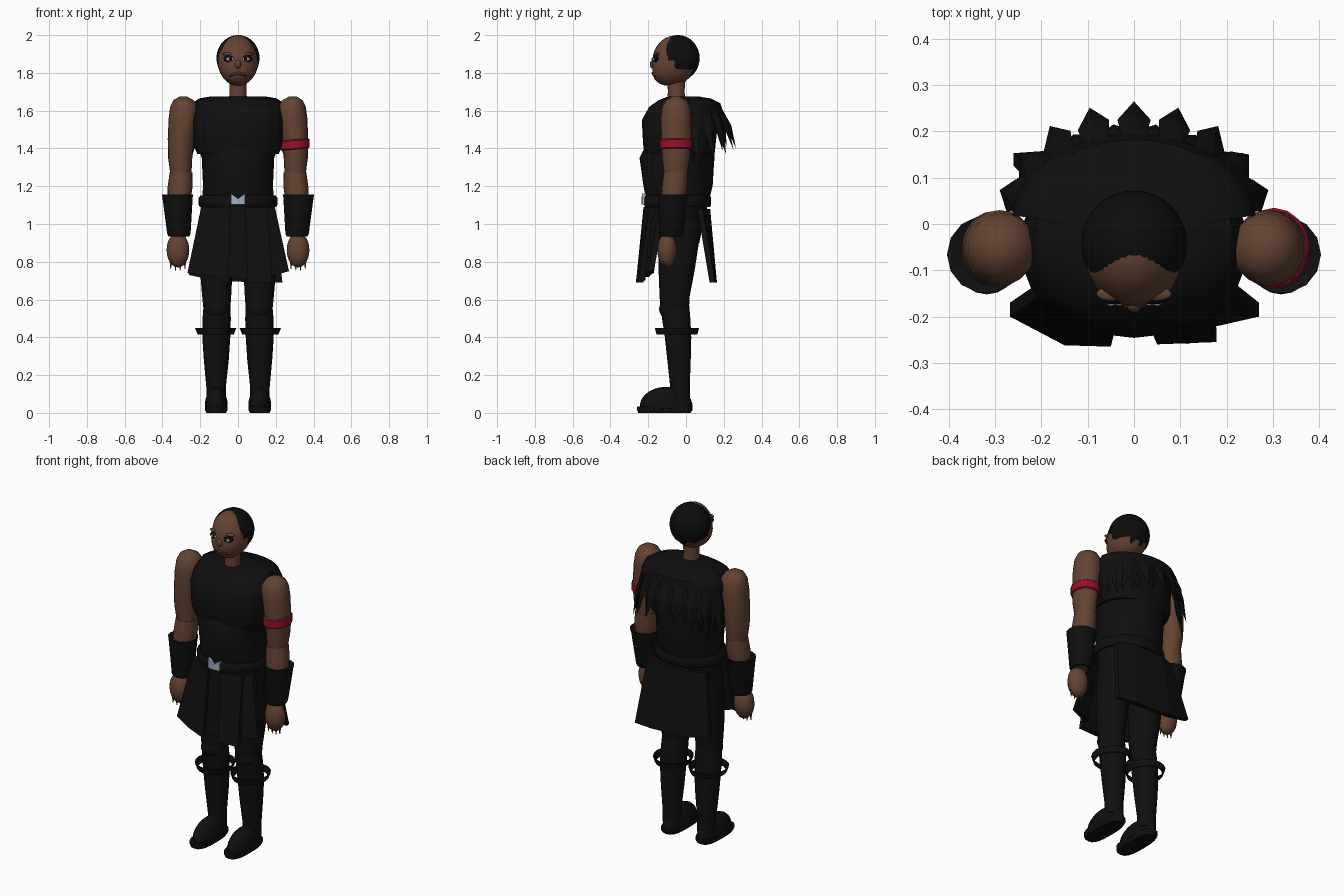
import bpy, bmesh, math
from mathutils import Vector


def material(name, rgb):
    m = bpy.data.materials.new(name)
    m.diffuse_color = (*rgb, 1)
    return m


BLACK = material("black cloth", (0.005, 0.005, 0.005))
HAIR = material("dark hair", (0.004, 0.004, 0.004))
SKIN = material("brown skin", (0.125, 0.056, 0.032))
LIP = material("dark lip", (0.065, 0.026, 0.018))
RED = material("red band", (0.30, 0.006, 0.025))
METAL = material("pale metal", (0.36, 0.43, 0.56))


def finish(bm, name, mat, smooth=True, angle=40):
    bmesh.ops.recalc_face_normals(bm, faces=bm.faces[:])
    me = bpy.data.meshes.new(name)
    bm.to_mesh(me)
    bm.free()
    ob = bpy.data.objects.new(name, me)
    bpy.context.collection.objects.link(ob)
    me.materials.append(mat)
    if smooth:
        bpy.ops.object.select_all(action='DESELECT')
        ob.select_set(True)
        bpy.context.view_layer.objects.active = ob
        bpy.ops.object.shade_smooth_by_angle(angle=math.radians(angle))
    return ob


def loft(name, rings, mat, n=20, caps=True, p=1.0, arc=None, angle=40):
    """Skin elliptical rings (z, cx, cy, rx, ry); arc limits the sweep in degrees."""
    bm = bmesh.new()
    a0, a1 = arc or (0, 360)
    count = n + 1 if arc else n
    rows = []
    for z, cx, cy, rx, ry in rings:
        row = []
        for i in range(count):
            a = math.radians(a0 + (a1 - a0) * i / n)
            c, s = math.cos(a), math.sin(a)
            row.append(bm.verts.new((cx + rx * math.copysign(abs(c) ** p, c),
                                     cy + ry * math.copysign(abs(s) ** p, s), z)))
        rows.append(row)
    for lo, hi in zip(rows, rows[1:]):
        for i in range(n):
            j = (i + 1) % count
            bm.faces.new((lo[i], lo[j], hi[j], hi[i]))
    if caps and not arc:
        bm.faces.new(rows[0])
        bm.faces.new(rows[-1])
    return finish(bm, name, mat, angle=angle)


def ball(name, loc, size, mat, seg=16, shape=None, drop=None):
    bm = bmesh.new()
    bmesh.ops.create_uvsphere(bm, u_segments=seg, v_segments=seg * 3 // 4, radius=1)
    for v in bm.verts:
        if shape:
            shape(v.co)
        v.co = Vector([v.co[k] * size[k] + loc[k] for k in range(3)])
    if drop:
        gone = [f for f in bm.faces if drop(f.calc_center_median())]
        bmesh.ops.delete(bm, geom=gone, context='FACES')
    return finish(bm, name, mat)


def slab(name, top, bottom, depth, mat):
    """Hanging sheet between two rows of points, thickened along y."""
    bm = bmesh.new()
    grid = [[[bm.verts.new((x, y + d, z)) for x, y, z in row] for row in (top, bottom)]
            for d in (0, depth)]
    k = len(top)
    for g in grid:
        for i in range(k - 1):
            bm.faces.new((g[0][i], g[0][i + 1], g[1][i + 1], g[1][i]))
    f, b = grid
    for r in (0, 1):
        for i in range(k - 1):
            bm.faces.new((f[r][i], f[r][i + 1], b[r][i + 1], b[r][i]))
    for i in (0, k - 1):
        bm.faces.new((f[0][i], f[1][i], b[1][i], b[0][i]))
    return finish(bm, name, mat, smooth=False)


# Head, neck and hair
def jaw(co):
    if co.z < 0:
        co.y += 0.32 * co.z * (1 if co.y < 0 else 0.6)
        co.y = max(co.y, -1.0)


ball("head", (0, -0.055, 1.865), (0.108, 0.122, 0.133), SKIN, 28, jaw)
loft("neck", [(1.64, 0, -0.05, 0.05, 0.05), (1.70, 0, -0.052, 0.044, 0.044),
              (1.80, 0, -0.05, 0.045, 0.05)], SKIN)


def not_hair(c):
    edge = 0.008 * math.sin(c.x * 110) + 0.006 * math.sin(c.z * 150)
    if c.y > -0.06:
        return c.z < 1.815 - 0.25 * (c.y + 0.02) + edge
    return c.z < 1.935 + edge + 0.9 * max(0, -0.105 - c.y) - 1.6 * max(0, abs(c.x) - 0.07)


ball("hair", (0, -0.043, 1.878), (0.114, 0.115, 0.122), HAIR, 40, None, not_hair)

# Face
ball("nose", (0, -0.172, 1.845), (0.017, 0.02, 0.024), SKIN, 12)
ball("mouth", (0, -0.163, 1.797), (0.048, 0.02, 0.011), LIP, 16,
     lambda co: setattr(co, "z", co.z - 1.3 * co.x * co.x))
for s in (-1, 1):
    ball("eye_socket", (s * 0.042, -0.155, 1.875), (0.034, 0.02, 0.02), HAIR, 12)
    ball("eye", (s * 0.042, -0.165, 1.873), (0.023, 0.014, 0.011), METAL, 12)
    ball("pupil", (s * 0.04, -0.177, 1.874), (0.008, 0.005, 0.009), HAIR, 8)
    ball("brow", (s * 0.05, -0.151, 1.9), (0.032, 0.016, 0.009), SKIN, 12)

# Torso: vest over a belly piece and hips
loft("vest", [(1.37, 0, -0.04, 0.215, 0.18), (1.42, 0, -0.042, 0.238, 0.185),
              (1.55, 0, -0.047, 0.243, 0.187), (1.62, 0, -0.03, 0.232, 0.165),
              (1.655, 0, -0.015, 0.212, 0.13), (1.675, 0, -0.01, 0.14, 0.085)],
     BLACK, 28, p=0.85)
loft("belly", [(0.90, 0, -0.03, 0.165, 0.10), (1.0, 0, -0.035, 0.19, 0.125),
               (1.1, 0, -0.045, 0.192, 0.16), (1.2, 0, -0.042, 0.185, 0.183),
               (1.35, 0, -0.048, 0.192, 0.198), (1.41, 0, -0.035, 0.215, 0.18)],
     BLACK, 28)
loft("belt", [(1.09, 0, -0.045, 0.200, 0.172), (1.10, 0, -0.045, 0.208, 0.178),
              (1.14, 0, -0.045, 0.208, 0.178), (1.15, 0, -0.045, 0.200, 0.172)], BLACK, 28)

# Buckle with a notched top
for s in (-1, 1):
    slab("buckle", [(0, -0.236, 1.135), (s * 0.038, -0.232, 1.162)],
         [(0, -0.236, 1.103), (s * 0.038, -0.232, 1.103)], 0.02, METAL)

# Feathered collar on the back
loft("collar", [(1.56, 0, 0, 0.262, 0.185), (1.60, 0, 0, 0.265, 0.195),
                (1.64, 0, 0, 0.243, 0.182), (1.665, 0, 0, 0.205, 0.13),
                (1.676, 0, -0.01, 0.14, 0.06)], BLACK, 24, arc=(5, 175))


def feather(name, deg, r_top, z_top, r_tip, z_tip, half):
    a = math.radians(deg)
    out = Vector((math.cos(a), math.sin(a), 0))
    side = Vector((-out.y, out.x, 0)) * half

    def at(r, z):
        return Vector((out.x * r[0], out.y * r[1], z))
    bm = bmesh.new()
    mid = at([0.5 * (p + q) for p, q in zip(r_top, r_tip)], 0.55 * z_top + 0.45 * z_tip)
    pts = [at(r_top, z_top) - side * 0.7, at(r_top, z_top) + side * 0.7, mid + side,
           at(r_tip, z_tip), mid - side, mid + out * 0.015, mid - out * 0.015]
    v = [bm.verts.new(p) for p in pts]
    for i in range(5):
        j = (i + 1) % 5
        bm.faces.new((v[i], v[j], v[5]))
        bm.faces.new((v[j], v[i], v[6]))
    finish(name=name, bm=bm, mat=BLACK, smooth=False)


for k in range(-4, 5):
    t = abs(k) / 4
    feather("long_feather", 90 + 18.5 * k, (0.25, 0.185), 1.62,
            (0.302, 0.265), 1.40 - 0.12 * t * t, 0.036)
for k in range(-4, 4):
    feather("short_feather", 99 + 18.5 * k, (0.25, 0.175), 1.61,
            (0.285, 0.218), 1.42 - 0.02 * abs(k + 0.5), 0.04)

# Skirt panels
slab("front_panel", [(-0.195, -0.15, 1.09), (-0.12, -0.205, 1.09), (-0.04, -0.225, 1.09)],
     [(-0.268, -0.2, 0.74), (-0.15, -0.262, 0.725), (-0.05, -0.265, 0.69)], 0.03, BLACK)
slab("front_panel", [(0.035, -0.225, 1.09), (0.16, -0.19, 1.09)],
     [(0.05, -0.26, 0.69), (0.178, -0.255, 0.69)], 0.03, BLACK)
slab("side_panel", [(0.13, -0.185, 1.09), (0.195, -0.14, 1.09)],
     [(0.16, -0.225, 0.72), (0.27, -0.2, 0.75)], 0.03, BLACK)
slab("centre_panel", [(-0.05, -0.212, 1.09), (0.05, -0.212, 1.09)],
     [(-0.055, -0.235, 0.72), (0.06, -0.235, 0.70)], 0.02, BLACK)
slab("back_panel", [(-0.195, 0.06, 1.08), (-0.1, 0.1, 1.08), (0.1, 0.1, 1.08), (0.195, 0.06, 1.08)],
     [(-0.26, 0.125, 0.73), (-0.12, 0.135, 0.70), (0.12, 0.135, 0.69), (0.235, 0.125, 0.69)],
     0.028, BLACK)

for s in (-1, 1):
    # Arms
    loft("upper_arm", [(1.255, s * .302, -.055, .055, .06), (1.35, s * .306, -.053, .064, .074),
                       (1.45, s * .302, -.052, .07, .08), (1.56, s * .29, -.052, .077, .082),
                       (1.62, s * .285, -.052, .074, .075), (1.655, s * .288, -.052, .054, .055),
                       (1.675, s * .29, -.052, .02, .02)], SKIN, 20, angle=60)
    loft("forearm", [(0.93, s * .315, -.08, .04, .04), (1.13, s * .312, -.068, .062, .064),
                     (1.2, s * .306, -.06, .066, .068), (1.272, s * .302, -.055, .06, .064)],
         SKIN, 20)
    # Bracers flare toward the elbow
    loft("bracer", [(0.935, s * .313, -.078, .056, .06), (0.95, s * .313, -.078, .062, .066),
                    (1.14, s * .32, -.068, .08, .08), (1.157, s * .32, -.066, .084, .084),
                    (1.15, s * .318, -.066, .062, .062)], BLACK, 14)
    # Hands and claws
    ball("hand", (s * 0.318, -0.1, 0.862), (0.06, 0.052, 0.092), SKIN, 16)
    for i in range(4):
        bm = bmesh.new()
        bmesh.ops.create_cone(bm, segments=6, radius1=0.002, radius2=0.009, depth=0.05)
        bmesh.ops.translate(bm, vec=(s * (0.281 + 0.025 * i), -0.11, 0.776 + 0.008 * abs(i - 1.5)),
                            verts=bm.verts[:])
        finish(bm, "claw", SKIN)
    # Legs
    loft("thigh", [(0.54, s * .112, -.06, .07, .075), (0.62, s * .113, -.06, .077, .08),
                   (0.75, s * .115, -.05, .086, .095), (0.9, s * .108, -.04, .092, .108),
                   (1.02, s * .1, -.03, .09, .115)], BLACK, 20)
    ball("knee", (s * 0.113, -0.075, 0.55), (0.068, 0.068, 0.06), BLACK, 14)
    loft("shin", [(0.06, s * .115, -.03, .052, .05), (0.14, s * .116, -.032, .052, .052),
                  (0.28, s * .115, -.037, .066, .062), (0.40, s * .115, -.042, .074, .07),
                  (0.5, s * .113, -.052, .075, .075), (0.57, s * .112, -.058, .07, .075)],
         BLACK, 20)
    # Loose ring below the knee
    loft("shin_ring", [(0.415, s * .118, -.048, .096, .108), (0.45, s * .118, -.048, .110, .117),
                       (0.45, s * .118, -.048, .104, .111), (0.415, s * .118, -.048, .09, .102),
                       (0.415, s * .118, -.048, .096, .108)], BLACK, 16, caps=False)
    # Shoes
    loft("sole", [(0.0, s * .115, -.115, .052, .138), (0.015, s * .115, -.112, .06, .147),
                  (0.034, s * .115, -.112, .06, .147)], BLACK, 20, p=0.7)
    ball("shoe", (s * 0.115, -0.105, 0.035), (0.062, 0.14, 0.103), BLACK, 18,
         lambda co: setattr(co, "z", max(co.z, -0.15)))

# Armband on one side only, tilted up outward
band = loft("armband", [(1.395, 0, 0, .072, .082), (1.40, 0, 0, .077, .087),
                        (1.442, 0, 0, .077, .087), (1.447, 0, 0, .072, .082)], RED, 16)
for v in band.data.vertices:
    v.co.z += 0.08 * v.co.x
    v.co.x += 0.302
    v.co.y -= 0.052
